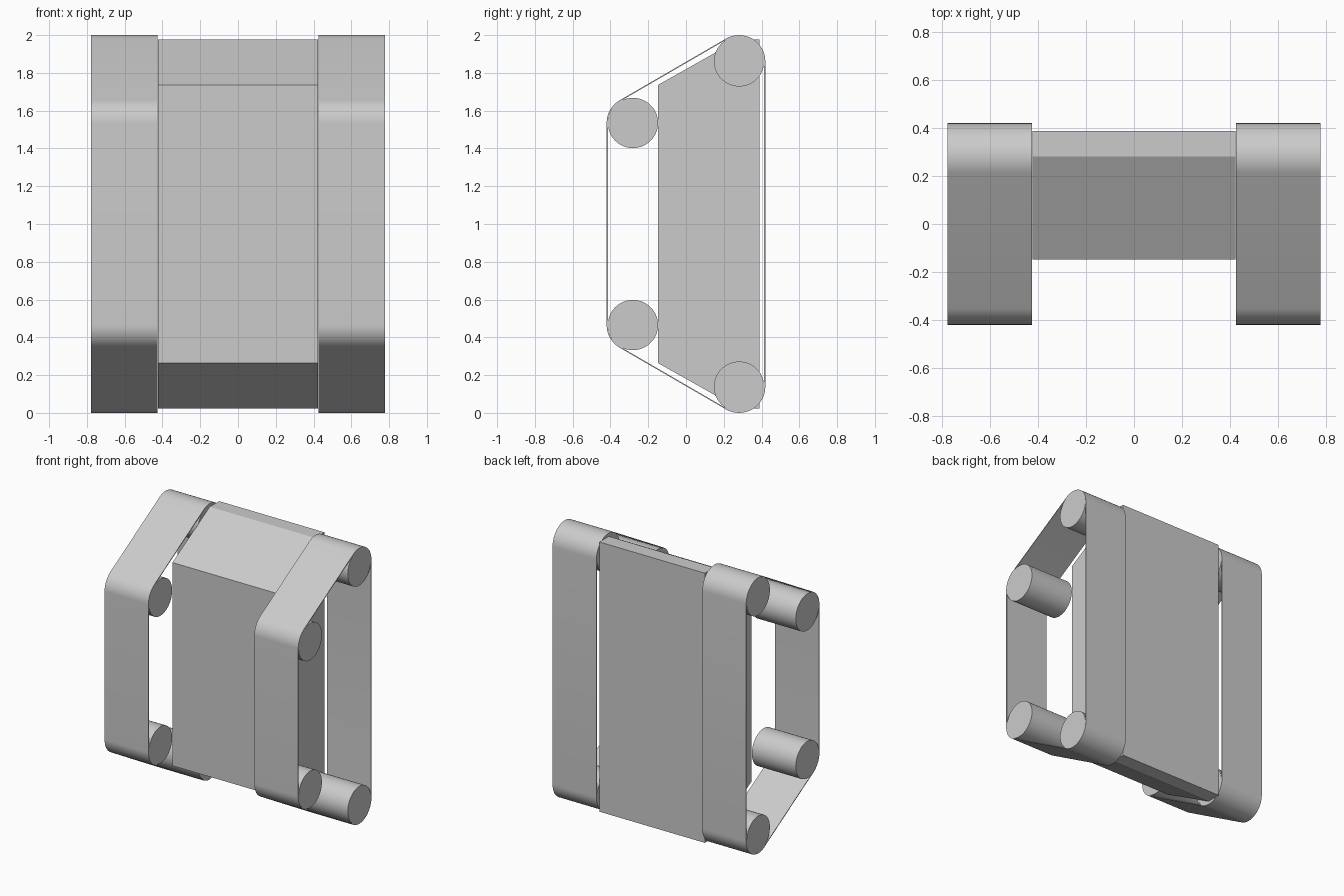
import bpy
import bmesh
from math import cos, sin, pi, radians, hypot, atan2

if "Cube" in bpy.data.objects:
    bpy.data.objects.remove(bpy.data.objects["Cube"], do_unlink=True)

grey = bpy.data.materials.new("light_grey")
grey.use_nodes = True
colour = (0.6, 0.6, 0.6, 1)
grey.diffuse_color = colour
grey.node_tree.nodes["Principled BSDF"].inputs["Base Color"].default_value = colour

ROLLER_R, BELT_R = 0.133, 0.139
INNER, OUTER = 0.425, 0.777
# Roller centres (y, z), counter-clockwise
CENTRES = [(0.281, 0.139), (0.281, 1.861), (-0.281, 1.535), (-0.281, 0.465)]


def finish(name, bm, smooth=True):
    bmesh.ops.recalc_face_normals(bm, faces=bm.faces)
    mesh = bpy.data.meshes.new(name)
    bm.to_mesh(mesh)
    bm.free()
    mesh.materials.append(grey)
    obj = bpy.data.objects.new(name, mesh)
    bpy.context.collection.objects.link(obj)
    if smooth:
        bpy.ops.object.select_all(action="DESELECT")
        obj.select_set(True)
        bpy.context.view_layer.objects.active = obj
        bpy.ops.object.shade_smooth_by_angle(angle=radians(28))
    return obj


def prism(name, profile, x0, x1, smooth=True):
    """Extrude a closed (y, z) profile along x."""
    bm = bmesh.new()
    face = bm.faces.new([bm.verts.new((x0, y, z)) for y, z in profile])
    ext = bmesh.ops.extrude_face_region(bm, geom=[face])
    verts = [v for v in ext["geom"] if isinstance(v, bmesh.types.BMVert)]
    bmesh.ops.translate(bm, verts=verts, vec=(x1 - x0, 0, 0))
    return finish(name, bm, smooth)


def belt_loop(radius, steps=16):
    """Outline of a belt stretched round the four rollers."""
    pts = []
    for i, (y, z) in enumerate(CENTRES):
        py, pz = CENTRES[i - 1]
        ny, nz = CENTRES[(i + 1) % 4]
        start = atan2(-(y - py), z - pz)
        sweep = (atan2(-(ny - y), nz - z) - start) % (2 * pi)
        for k in range(steps + 1):
            a = start + sweep * k / steps
            pts.append((y + radius * cos(a), z + radius * sin(a)))
    return pts


def belt(name, x0, x1):
    """Thin open band joined from an inner and an outer loop."""
    bm = bmesh.new()
    rings = [[bm.verts.new((x, y, z)) for y, z in belt_loop(r)]
             for x, r in ((x0, BELT_R), (x1, BELT_R), (x1, ROLLER_R), (x0, ROLLER_R))]
    n = len(rings[0])
    for j, ring in enumerate(rings):
        other = rings[(j + 1) % 4]
        for i in range(n):
            k = (i + 1) % n
            bm.faces.new((ring[i], ring[k], other[k], other[i]))
    return finish(name, bm)


# Central body with sloped front corners
half = [(0.388, 1.978), (0.281, 1.978), (-0.147, 1.737)]
body = half + [(y, 2 - z) for y, z in reversed(half)]
prism("body", body, -0.423, 0.423, smooth=False)

# Belts and rollers on both sides
for side, sign in (("left", 1), ("right", -1)):
    x0, x1 = sorted((sign * INNER, sign * OUTER))
    belt(side + "_belt", x0, x1)
    for place, (y, z) in zip(("back_lower", "back_upper", "front_upper", "front_lower"), CENTRES):
        circle = [(y + ROLLER_R * cos(2 * pi * k / 64), z + ROLLER_R * sin(2 * pi * k / 64))
                  for k in range(64)]
        prism(f"{side}_{place}_roller", circle, x0, x1)
